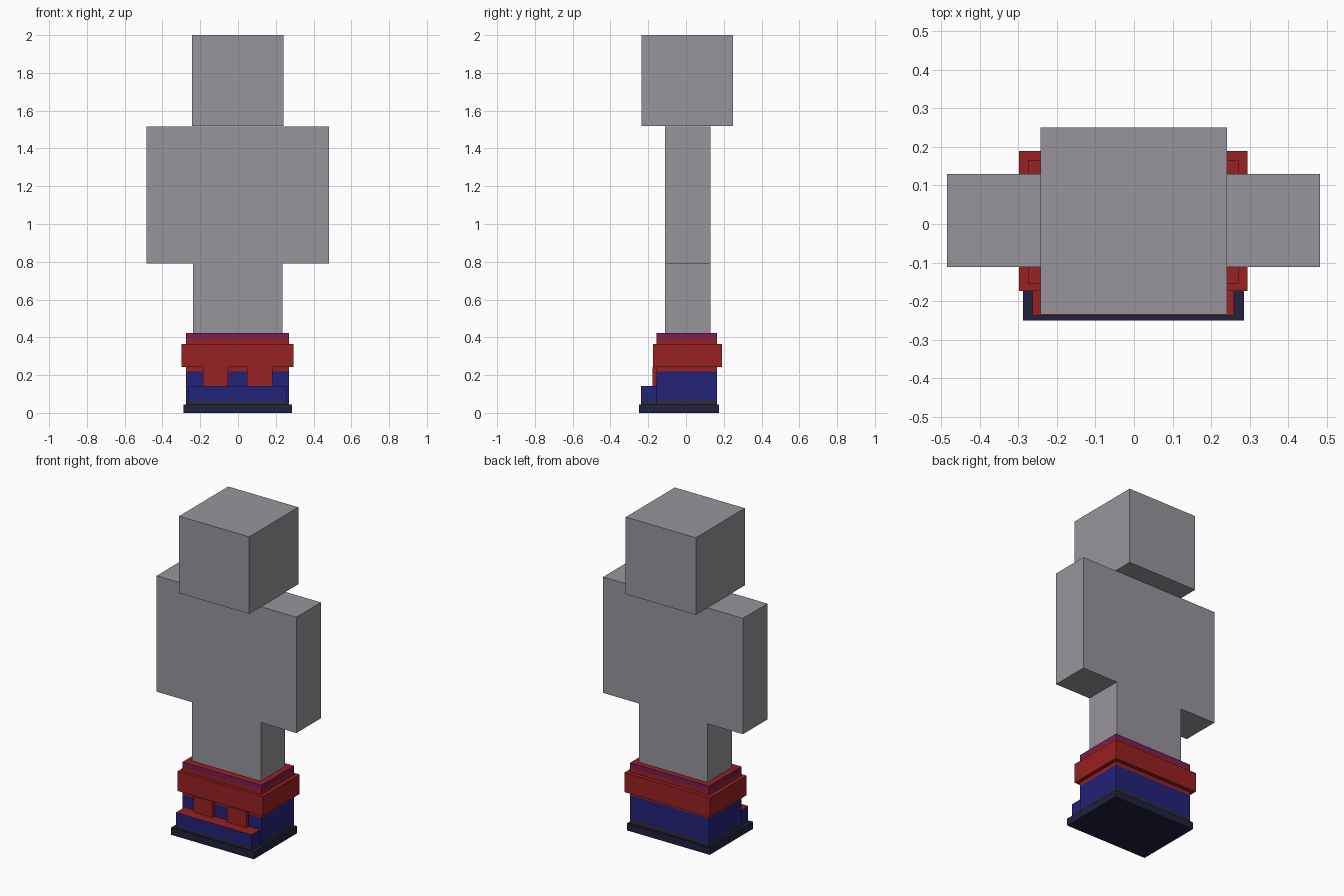
import bpy
import bmesh

if "Cube" in bpy.data.objects:
    bpy.data.objects.remove(bpy.data.objects["Cube"])


def make_mat(name, r, g, b):
    m = bpy.data.materials.new(name)
    m.diffuse_color = (r, g, b, 1)
    m.use_nodes = True
    m.node_tree.nodes["Principled BSDF"].inputs["Base Color"].default_value = m.diffuse_color
    return m


GREY = make_mat("stone grey", 0.31, 0.30, 0.33)
RED = make_mat("red", 0.31, 0.015, 0.016)
BLUE = make_mat("blue", 0.016, 0.016, 0.19)
PURPLE = make_mat("purple", 0.19, 0.013, 0.085)
NAVY = make_mat("dark navy", 0.015, 0.015, 0.05)
DARK = make_mat("charcoal", 0.028, 0.025, 0.032)


def box(name, x, y, z, mat, top=None):
    """Box from axis ranges; faces pointing up may take a second colour."""
    bm = bmesh.new()
    bmesh.ops.create_cube(bm, size=1)
    for v in bm.verts:
        v.co = [lo if c < 0 else hi for c, (lo, hi) in zip(v.co, (x, y, z))]
    bm.normal_update()
    me = bpy.data.meshes.new(name)
    me.materials.append(mat)
    if top:
        me.materials.append(top)
        for f in bm.faces:
            f.material_index = int(f.normal.z > 0.9)
    bm.to_mesh(me)
    bm.free()
    ob = bpy.data.objects.new(name, me)
    bpy.context.collection.objects.link(ob)
    return ob


# Figure: head, torso, arms and legs
DEPTH = (-0.112, 0.13)
box("head", (-0.243, 0.242), (-0.235, 0.25), (1.518, 2.0), GREY)
box("torso", (-0.243, 0.242), DEPTH, (0.79, 1.515), GREY)
box("left_arm", (-0.485, -0.243), DEPTH, (0.79, 1.515), GREY)
box("right_arm", (0.242, 0.483), DEPTH, (0.79, 1.515), GREY)
box("left_leg", (-0.239, -0.002), DEPTH, (0.06, 0.79), GREY)
box("right_leg", (-0.002, 0.236), DEPTH, (0.06, 0.79), GREY)

# Boot: stacked layers from sole to rim
BX, BY = (-0.275, 0.271), (-0.155, 0.165)
box("sole", (-0.288, 0.285), (-0.25, 0.176), (0.0, 0.045), NAVY)
box("welt", BX, BY, (0.045, 0.068), DARK)
box("boot_body", BX, BY, (0.068, 0.22), BLUE)
box("lower_band", BX, BY, (0.22, 0.245), RED)
box("cuff", (-0.298, 0.294), (-0.174, 0.19), (0.243, 0.365), RED)
box("collar", BX, BY, (0.365, 0.392), RED)
box("rim", BX, BY, (0.392, 0.423), PURPLE, RED)

# Toe cap and the two front straps
box("toe_welt", (-0.263, 0.26), (-0.238, -0.155), (0.045, 0.06), DARK)
box("toe_cap", (-0.263, 0.26), (-0.238, -0.155), (0.06, 0.142), BLUE, RED)
for side, x in (("left", (-0.185, -0.052)), ("right", (0.048, 0.182))):
    box(side + "_strap", x, (-0.178, -0.155), (0.142, 0.243), RED)
